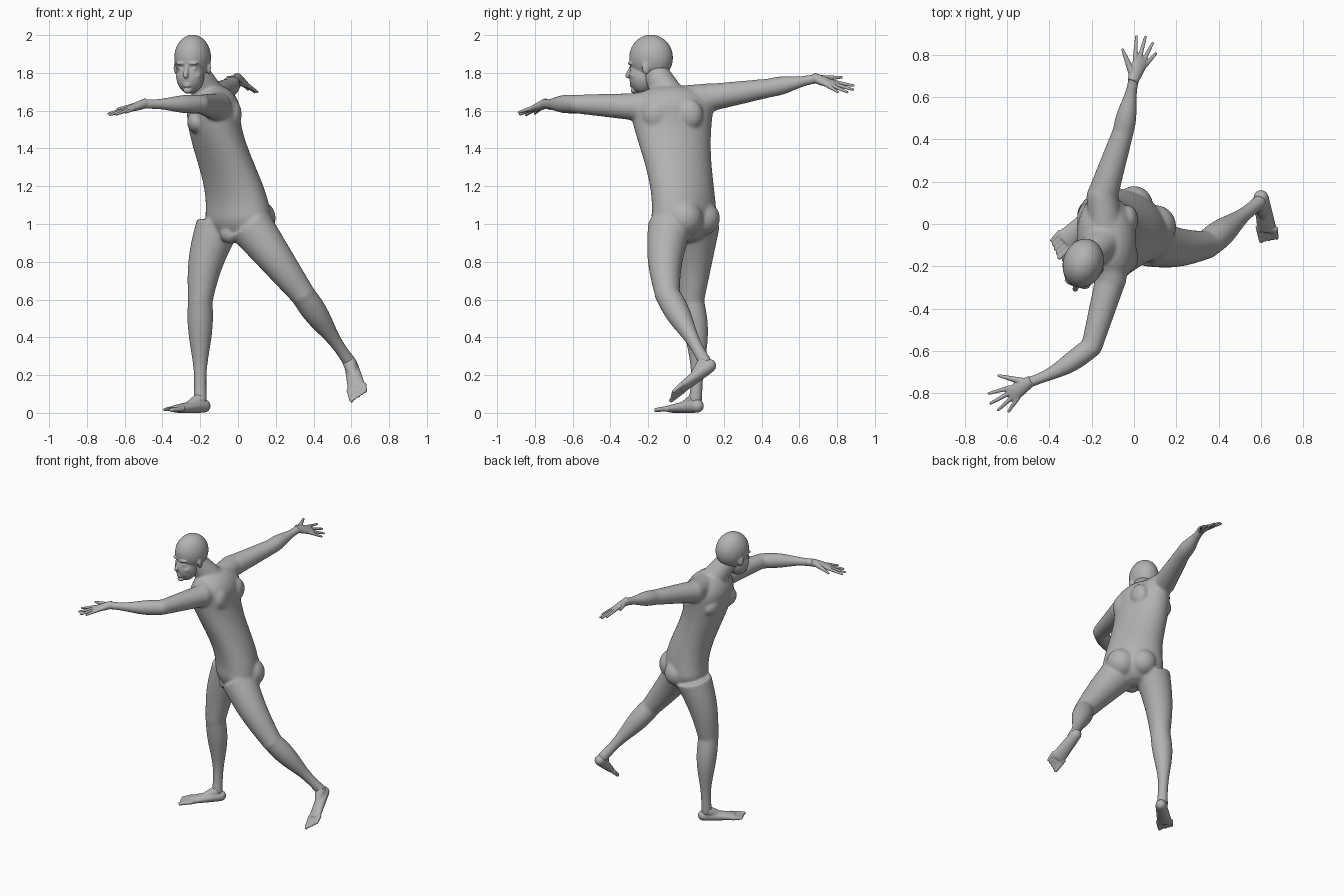
import bpy, bmesh, math
from mathutils import Vector, Matrix

if "Cube" in bpy.data.objects:
    bpy.data.objects.remove(bpy.data.objects["Cube"])

clay = bpy.data.materials.new("grey_clay")
clay.use_nodes = True
clay.diffuse_color = (.45, .45, .45, 1)
clay.node_tree.nodes["Principled BSDF"].inputs["Base Color"].default_value = clay.diffuse_color


def mix(start, end, t):
    return start + (end - start) * t


def skin_rings(bm, rings, sides=32):
    """Closed skin over elliptical rings given as centre and two half axes."""
    angles = [math.tau * k / sides for k in range(sides)]
    loops = [[bm.verts.new(centre + u * math.cos(a) + v * math.sin(a)) for a in angles]
             for centre, u, v in rings]
    for low, high in zip(loops, loops[1:]):
        for k in range(sides):
            following = (k + 1) % sides
            bm.faces.new((low[k], low[following], high[following], high[k]))
    bm.faces.new(loops[0][::-1])
    bm.faces.new(loops[-1])


def blob(bm, centre, size, turn=0):
    size = size if isinstance(size, tuple) else (size, size, size)
    matrix = Matrix.Translation(centre) @ Matrix.Rotation(math.radians(turn), 4, 'Z')
    bmesh.ops.create_uvsphere(bm, u_segments=24, v_segments=16, radius=1,
                              matrix=matrix @ Matrix.Diagonal(size + (1,)))


def bone(bm, start, end, thick, thin, swell=0, bow=(0, 0, 0), across=None, flat=1, steps=16):
    """Tapered, bowed tube; swell adds muscle near the start, flat squashes the far end."""
    start, end, bow = Vector(start), Vector(end), Vector(bow)
    axis = (end - start).normalized()
    side = Vector(across) if across else axis.orthogonal()
    side = (side - axis * side.dot(axis)).normalized()
    rings = []
    for i in range(steps + 1):
        t = i / steps
        radius = mix(thick, thin, t) + swell * math.sin(math.tau * t)
        centre = start.lerp(end, t) + bow * math.sin(math.pi * t)
        rings.append((centre, side * radius, axis.cross(side) * radius * mix(1, flat, t)))
    skin_rings(bm, rings)
    if flat == 1:
        blob(bm, end, thin)


def trunk(bm, hips, chest, bottom, top, steps=40):
    """Upright torso that shifts and twists from the hips to the chest."""
    rings = []
    for i in range(steps + 1):
        z = mix(bottom, top, i / steps)
        t = min(max((z - hips.z) / (chest.z - hips.z), 0), 1)
        ease = t * t * (3 - 2 * t)
        centre = hips.lerp(chest, ease)
        centre.z = z
        turn = math.radians(mix(45, 5, ease))
        # Rounded ends above the chest and below the hips
        over = max((z - chest.z) / (top - chest.z), (hips.z - z) / (hips.z - bottom), 0)
        closing = max(math.sqrt(max(1 - over * over, 0)), .1)
        waist = .025 * math.sin(math.pi * t)
        width = (.2 + .02 * ease - waist) * closing
        rings.append((centre, Vector((math.sin(turn), -math.cos(turn), 0)) * width,
                      Vector((-math.cos(turn), -math.sin(turn), 0)) * .14 * closing))
    skin_rings(bm, rings)


def fuse(name, bm, voxel, smoothing):
    """Blend the overlapping pieces of one part into a single smooth skin."""
    bmesh.ops.recalc_face_normals(bm, faces=bm.faces)
    mesh = bpy.data.meshes.new(name)
    bm.to_mesh(mesh)
    bm.free()
    mesh.materials.append(clay)
    part = bpy.data.objects.new(name, mesh)
    bpy.context.collection.objects.link(part)
    blend = part.modifiers.new("blend", 'REMESH')
    blend.mode, blend.voxel_size, blend.use_smooth_shade = 'VOXEL', voxel, True
    relax = part.modifiers.new("relax", 'SMOOTH')
    relax.factor, relax.iterations = .5, smoothing
    return part


# Joints of the pose
left_shoulder, left_elbow, left_wrist = (-.11, -.26, 1.62), (-.2, -.58, 1.635), (-.5, -.75, 1.635)
right_shoulder, right_elbow, right_wrist = (-.15, .13, 1.67), (-.05, .44, 1.72), (0, .69, 1.77)
left_hip, left_knee, left_ankle = (.06, -.08, 1), (.34, -.1, .63), (.59, .1, .27)
right_hip, right_knee, right_ankle = (-.1, .06, 1), (-.2, .03, .6), (-.2, .05, .07)

# Torso and neck
body = bmesh.new()
trunk(body, Vector((0, -.01, 1.05)), Vector((-.13, -.075, 1.6)), .9, 1.74)
bone(body, (-.13, -.07, 1.64), (-.22, -.16, 1.8), .09, .068)

# Chest, shoulder blades, buttocks and groin
for y in (-.16, .02):
    blob(body, (-.22, y, 1.54), (.05, .08, .06))
    blob(body, (-.03, y, 1.58), (.05, .07, .08))
blob(body, (.1, -.01, 1.03), .1)
blob(body, (0, .09, 1.03), .09)
blob(body, (-.04, -.07, .95), .055)

# Arms
for shoulder, elbow, wrist, bow in ((left_shoulder, left_elbow, left_wrist, (0, -.02, 0)),
                                    (right_shoulder, right_elbow, right_wrist, (0, 0, 0))):
    bone(body, (-.13, -.06, 1.65), shoulder, .08, .075)
    bone(body, shoulder, elbow, .073, .05)
    bone(body, elbow, wrist, .05, .027, swell=.005, bow=bow)

# Legs
for hip, knee, ankle, front, calf in ((left_hip, left_knee, left_ankle, (0, -.02, 0), (0, 0, 0)),
                                      (right_hip, right_knee, right_ankle, (-.02, 0, 0), (0, .02, 0))):
    bone(body, hip, knee, .12, .067, bow=front)
    bone(body, knee, ankle, .065, .036, swell=.009, bow=calf)
fuse("body", body, .007, 20)


def foot(name, ankle, heel, ball, across):
    """Wedge with an instep, a round heel and five toes from the big to the little one."""
    bm = bmesh.new()
    heel, ball = Vector(heel), Vector(ball)
    forward = (ball - heel).normalized()
    side = Vector(across)
    side = (side - forward * side.dot(forward)).normalized()
    blob(bm, heel, .035)
    bone(bm, heel, ball, .036, .05, across=side, flat=.4)
    bone(bm, ankle, heel.lerp(ball, .65), .038, .02)
    for k in range(5):
        root = ball + side * .021 * (k - 2)
        length = .07 - .007 * k
        bone(bm, root - forward * .02, root + forward * length, .015, .009 if k else .012)
    fuse(name, bm, .005, 5)


foot("left_foot", left_ankle, (.6, .125, .25), (.63, -.03, .125), (1, 0, .5))
foot("right_foot", right_ankle, (-.18, .06, .037), (-.33, -.08, .021), (-.7, .7, 0))


def hand(name, wrist, forward, across):
    """Flat palm with the thumb and fingers fanned out from the wrist."""
    bm = bmesh.new()
    wrist, forward = Vector(wrist), Vector(forward).normalized()
    side = Vector(across)
    side = (side - forward * side.dot(forward)).normalized()
    bone(bm, wrist - forward * .02, wrist + forward * .11, .026, .042, across=side, flat=.3)
    reach = (.145, .2, .21, .2, .17)
    for k, length in enumerate(reach):
        angle = math.radians(13 * (k - 2.5) if k else -48)
        ray = forward * math.cos(angle) + side * math.sin(angle)
        root = wrist + ray * (.09 if k else .02)
        bone(bm, root, wrist + ray * length, .012 if k else .018, .007)
    fuse(name, bm, .004, 4)


hand("left_hand", left_wrist, (-.8, -.57, -.28), (.6, -.8, 0))
hand("right_hand", right_wrist, (.36, .9, -.33), (.85, -.25, -.4))

# Skull, jaw and nose, built facing the front
head = bmesh.new()
blob(head, (0, 0, 1.88), (.096, .118, .122))
blob(head, (0, -.045, 1.78), (.074, .073, .09))
bone(head, (0, -.105, 1.84), (0, -.128, 1.785), .01, .014)

# Lips and chin
for z in (1.74, 1.73):
    blob(head, (0, -.1, z), (.025, .018, .007))
blob(head, (0, -.09, 1.706), (.024, .022, .016))

# Brows, eyes, cheeks and ears
for s in (-1, 1):
    blob(head, (s * .036, -.1, 1.85), (.03, .018, .009), s * 18)
    blob(head, (s * .035, -.093, 1.82), (.016, .014, .01))
    blob(head, (s * .045, -.075, 1.785), (.025, .025, .02))
    blob(head, (s * .09, 0, 1.825), (.01, .022, .034), s * 20)
skull = fuse("head", head, .005, 6)
skull.location = (-.24, -.185, 0)
skull.rotation_euler.z = math.radians(-17)
